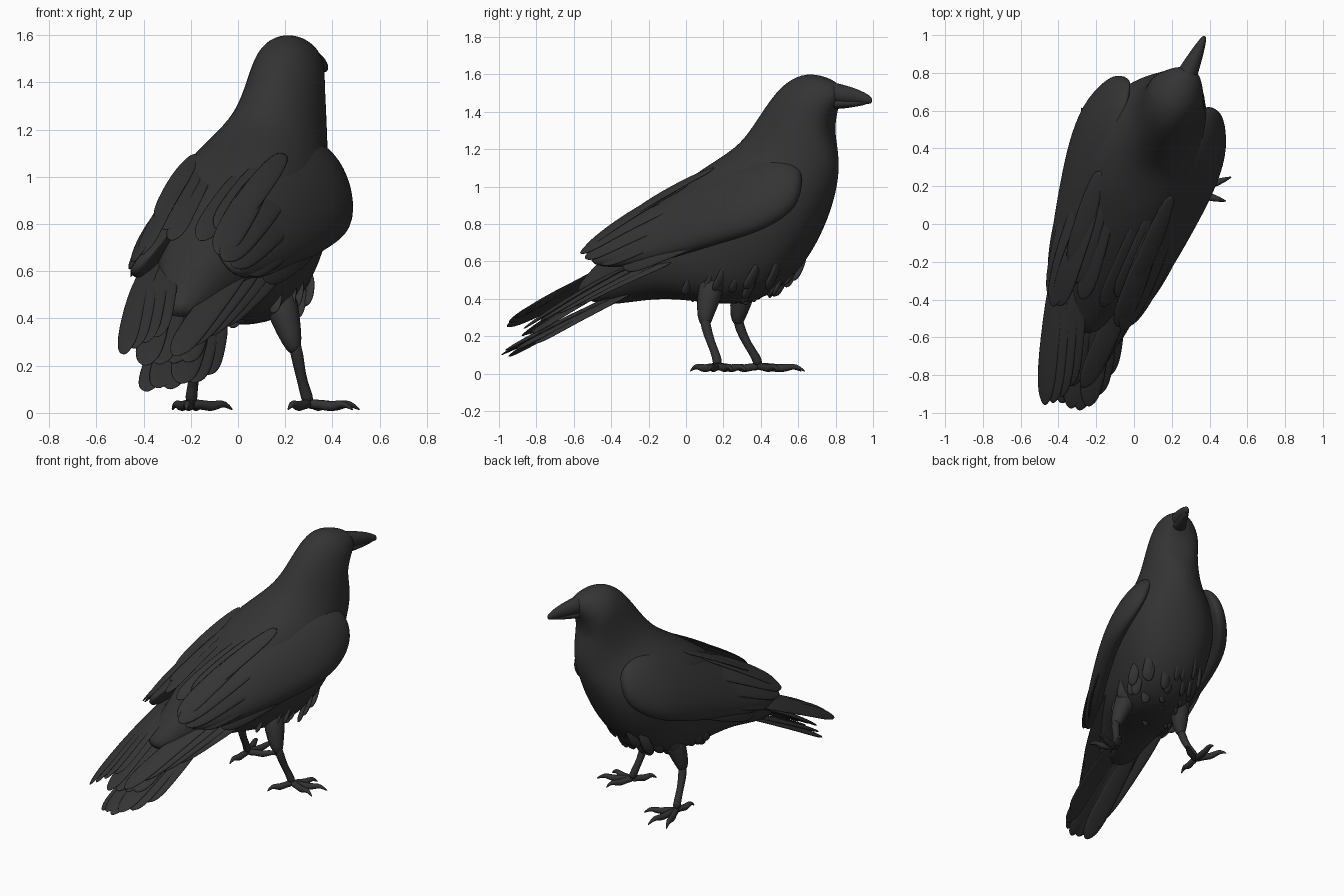
import bpy, bmesh, math, random
from mathutils import Vector as V

if "Cube" in bpy.data.objects:
    bpy.data.objects.remove(bpy.data.objects["Cube"])

random.seed(4)


def material(name, c):
    m = bpy.data.materials.new(name)
    m.diffuse_color = (*c, 1)
    m.use_nodes = True
    m.node_tree.nodes["Principled BSDF"].inputs["Base Color"].default_value = m.diffuse_color
    return m


PLUMAGE = material("charcoal plumage", (0.034, 0.034, 0.034))
HORN = material("dark horn", (0.031, 0.031, 0.031))


def P(y, s, z, dx=0.0):
    """Spine position y, sideways offset s, height z -> world (bird stands turned)."""
    c = -0.07 + 0.36 * y + 0.25 * max(0, -y - 0.4) ** 2
    return V((c + dx + 0.94 * s, y - 0.33 * s, z))


def loft(bm, rings):
    rows = [[bm.verts.new(p) for p in r] for r in rings]
    n = len(rows[0])
    for a, b in zip(rows, rows[1:]):
        for i in range(n):
            bm.faces.new((a[i], a[(i + 1) % n], b[(i + 1) % n], b[i]))
    bm.faces.new(rows[0])
    bm.faces.new(rows[-1][::-1])


def sweep(bm, pts, widths, thicks, normal=V((0.3, 0.2, 1)), n=8):
    rings = []
    for i, p in enumerate(pts):
        d = (pts[min(i + 1, len(pts) - 1)] - pts[max(i - 1, 0)]).normalized()
        side = d.cross(normal).normalized()
        up = side.cross(d)
        rings.append([p + side * math.cos(t) * widths[i] + up * math.sin(t) * thicks[i]
                      for t in (2 * math.pi * k / n for k in range(n))])
    loft(bm, rings)


ENV = [(0, .4), (.15, .75), (.35, .95), (.6, 1), (.78, 1), (.9, .85), (.965, .55), (1, .12)]


def feather(bm, a, b, w, normal, camber=0.02, thick=0.011):
    pts = [a.lerp(b, t) + normal.normalized() * camber * math.sin(math.pi * t) for t, e in ENV]
    sweep(bm, pts, [w * e for t, e in ENV], [thick * max(e, 0.3) for t, e in ENV], normal)


def finish(name, bm, mat, level=1):
    bmesh.ops.recalc_face_normals(bm, faces=bm.faces)
    me = bpy.data.meshes.new(name)
    bm.to_mesh(me)
    bm.free()
    me.materials.append(mat)
    for f in me.polygons:
        f.use_smooth = True
    ob = bpy.data.objects.new(name, me)
    bpy.context.collection.objects.link(ob)
    sub = ob.modifiers.new("smooth", 'SUBSURF')
    sub.levels = sub.render_levels = level


def oval_loft(bm, data, n=16):
    """Rows: top y, top z, bottom y, bottom z, half width, sideways shift, squareness."""
    rings = []
    for ty, tz, by, bz, w, dx, e in data:
        ring = []
        for k in range(n):
            t = 2 * math.pi * k / n
            u = 0.5 + 0.5 * math.cos(t)
            s = math.copysign(abs(math.sin(t)) ** e, math.sin(t)) * w
            ring.append(P(by + (ty - by) * u, s, bz + (tz - bz) * u, dx))
        rings.append(ring)
    loft(bm, rings)


# Head and body, lofted from the face to the tail root
bm = bmesh.new()
oval_loft(bm, [
    (.83, 1.52, .81, 1.43, .045, .07, 1), (.80, 1.565, .79, 1.385, .09, .055, 1),
    (.72, 1.60, .785, 1.33, .13, .045, 1), (.62, 1.61, .785, 1.28, .155, .04, 1),
    (.51, 1.545, .80, 1.22, .165, .045, 1), (.42, 1.42, .815, 1.13, .18, .045, 1),
    (.35, 1.31, .81, 1.03, .205, .035, 1), (.28, 1.215, .785, .93, .265, .01, .95),
    (.12, 1.115, .73, .78, .33, 0, .8), (0, 1.03, .63, .585, .325, 0, .75),
    (-.12, .935, .49, .43, .30, 0, .75), (-.25, .82, .30, .355, .275, 0, .75),
    (-.38, .69, .08, .38, .22, 0, .8), (-.50, .56, -.15, .41, .155, 0, .9),
    (-.62, .43, -.45, .35, .09, 0, 1)])
finish("head_and_body", bm, PLUMAGE, 2)

# Beak: upper and lower halves
bm = bmesh.new()
oval_loft(bm, [
    (.72, 1.575, .76, 1.44, .065, .06, 1), (.82, 1.553, .82, 1.435, .053, .068, 1),
    (.90, 1.53, .90, 1.44, .038, .077, 1), (.96, 1.503, .96, 1.442, .023, .083, 1),
    (1.0, 1.475, .995, 1.44, .01, .087, 1)], 12)
oval_loft(bm, [
    (.74, 1.48, .76, 1.41, .055, .06, 1), (.84, 1.47, .84, 1.415, .042, .07, 1),
    (.92, 1.47, .92, 1.428, .026, .079, 1), (.975, 1.465, .975, 1.44, .01, .085, 1)], 12)
finish("beak", bm, HORN)

# Folded wings: y, top z, bottom z, s at top / middle / bottom
WING = [(.70, 1.06, .94, .22, .28, .26), (.65, 1.14, .84, .20, .33, .30),
        (.50, 1.18, .745, .18, .385, .355), (.30, 1.13, .69, .15, .38, .35),
        (.10, 1.04, .63, .13, .355, .315), (-.10, .93, .58, .11, .32, .28),
        (-.30, .79, .56, .11, .275, .25), (-.45, .68, .58, .14, .235, .22)]
for side, label in ((1, "right"), (-1, "left")):
    bm = bmesh.new()
    rings = []
    for y, zt, zb, st, sm, sb in WING:
        ring = []
        for k in range(14):
            t = 2 * math.pi * k / 14
            u = 0.5 + 0.5 * math.cos(t)
            bulge = (sm - (st + sb) / 2) * math.sin(t)
            s = sb + (st - sb) * u + (bulge if bulge > 0 else bulge * 0.4)
            ring.append(P(y, side * s, zb + (zt - zb) * u))
        rings.append(ring)
    loft(bm, rings)
    finish(label + "_wing", bm, PLUMAGE, 2)

    # Long wing feathers running back from the wing, plus scapulars over the back
    bm = bmesh.new()
    out = V((0.94 * side, -0.33 * side, 0))
    for i in range(5):
        t = i / 4
        a = P(.08 + .17 * t, side * (.17 + .175 * math.sin(t * 1.6)), 1.02 - .27 * t)
        b = P(-.49 - .04 * math.sin(t * 3) + .25 * t * t,
              side * (.17 + .11 * t), .67 - .10 * t)
        feather(bm, a, b, .07, out * (.4 + .6 * t) + V((0, 0, .9 - .6 * t)), .025)
    for i in range(3):
        a = P(.22 - .06 * i, side * (.20 - .055 * i), 1.10 - .03 * i)
        b = P(-.28 - .07 * i, side * (.17 - .055 * i), .82 - .045 * i)
        feather(bm, a, b, .06, out * .3 + V((0, -.5, .8)), .015)
    finish(label + "_wing_feathers", bm, PLUMAGE)

# Long flight feathers at the wing tips
bm = bmesh.new()
for i in range(4):
    t = i / 3
    a = V((-.38 + .10 * t, -.12 - .08 * t, .64 + .03 * t))
    b = V((-.475 + .13 * t, -.96 + .10 * t * t, .25 + .07 * t))
    feather(bm, a, b, .065, V((-.55 + .4 * t, -.25, .8)), .02)
finish("left_flight_feathers", bm, PLUMAGE)

bm = bmesh.new()
for i in range(4):
    t = i / 3
    a = V((.17 - .12 * t, -.06 - .08 * t, .61 + .05 * t))
    b = V((-.10 - .17 * t, -.60 - .27 * t, .37 - .13 * t))
    feather(bm, a, b, .068, V((.55 - .4 * t, -.3, .8)), .02)
finish("right_flight_feathers", bm, PLUMAGE)

# Tail fan, with a shorter layer lying on top of it
bm = bmesh.new()
for i in range(6):
    t = i / 5
    a = V((-.25 + .17 * t, -.28, .47 - .05 * abs(t - .4)))
    b = V((-.385 + .24 * t, -.95 - .05 * math.sin(t * 3.1) + .14 * t ** 3,
           .09 + .06 * t * t + .012 * (i % 2)))
    feather(bm, a, b, .07, V((.5 * (t - .4), -.35, .9)), .01)
for i in range(4):
    t = i / 3
    a = V((-.30 + .16 * t, -.25, .56 - .02 * t))
    b = V((-.39 + .17 * t, -.88 + .06 * t, .20 + .015 * t))
    feather(bm, a, b, .07, V((.4 * (t - .4), -.35, .9)), .015)
finish("tail_feathers", bm, PLUMAGE)

# Ragged belly feathers, hanging in a skirt round the underside
bm = bmesh.new()
for i in range(46):
    y = random.uniform(.04, .53)
    s = random.uniform(-.25, .25)
    z = .45 + 1.2 * s * s + max(0, y - .42) * .9
    a = P(y + .06, s * .95, z + .08)
    b = P(y - .01, s, z - random.uniform(.06, .10))
    feather(bm, a, b, .036, V((s * 4, 1, .1)), .01, .014)
finish("belly_feathers", bm, PLUMAGE)

# Legs: thigh feathers, shank and toes
LEGS = {
    "right": ([(.17, .15, .52), (.20, .12, .40), (.23, .10, .30), (.243, .105, .25)],
              [(.235, .10, .31), (.25, .105, .25), (.265, .135, .16), (.285, .165, .09), (.30, .17, .04)],
              [(.52, .25), (.49, .12), (.39, .33), (.21, .02)]),
    "left": ([(-.11, .33, .54), (-.14, .30, .41), (-.165, .275, .30), (-.17, .28, .26)],
             [(-.165, .275, .31), (-.175, .285, .25), (-.185, .325, .16), (-.195, .375, .09), (-.20, .39, .04)],
             [(-.28, .62), (-.15, .64), (-.02, .50), (-.22, .22)]),
}
for label, (thigh, shank, toes) in LEGS.items():
    bm = bmesh.new()
    r = [.08, .068, .045, .025]
    sweep(bm, [V(p) for p in thigh], r, r, V((0, 1, 0.1)), 10)
    finish(label + "_thigh", bm, PLUMAGE)
    bm = bmesh.new()
    r = [.026, .03, .022, .025, .03]
    sweep(bm, [V(p) for p in shank], r, r, V((0, 1, 0.1)), 10)
    foot = V(shank[-1])
    for x, y in toes:
        d = V((x, y, .014)) - foot
        pts = [foot + d * t + V((0, 0, h)) for t, h in
               ((-.05, -.005), (.25, .004), (.45, -.003), (.65, .012), (.8, .022), (1, -.004))]
        r = [.024, .021, .025, .02, .015, .003]
        sweep(bm, pts, r, r, V((0, 0, 1)))
    finish(label + "_leg_and_foot", bm, HORN)
